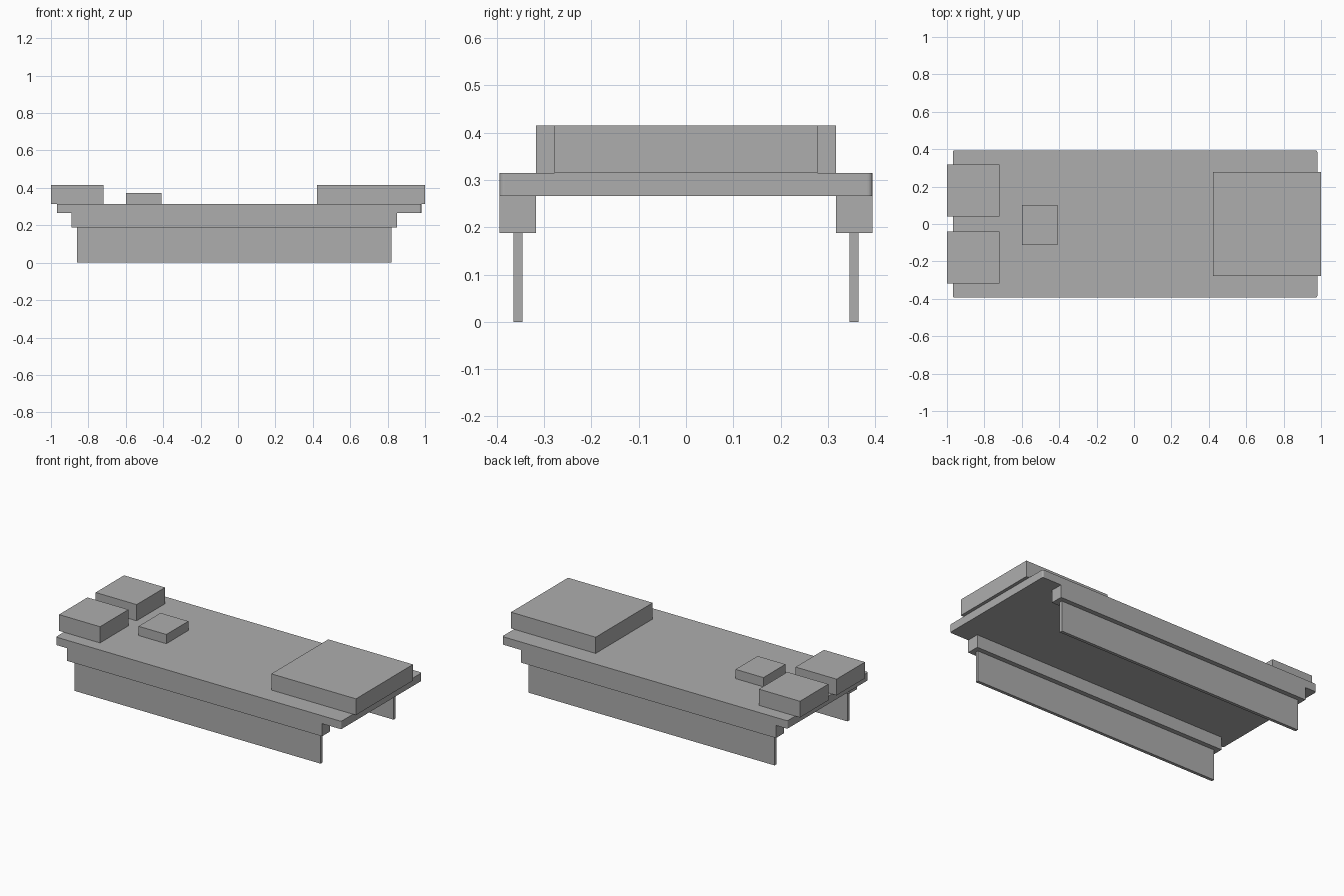
import bpy
import bmesh
from mathutils import Vector

cube = bpy.data.objects.get("Cube")
if cube:
    bpy.data.objects.remove(cube, do_unlink=True)

grey = bpy.data.materials.new("plain grey")
grey.use_nodes = True
grey.diffuse_color = (0.42, 0.42, 0.42, 1)
bsdf = next(n for n in grey.node_tree.nodes if n.type == 'BSDF_PRINCIPLED')
bsdf.inputs["Base Color"].default_value = grey.diffuse_color


def box(name, x, y, z, corner=0):
    """Box from (min, max) pairs, with optional rounded upright edges."""
    low, high = (Vector(c) for c in zip(x, y, z))
    bm = bmesh.new()
    bmesh.ops.create_cube(bm, size=1)
    for v in bm.verts:
        v.co = Vector(a * b for a, b in zip(v.co, high - low))
    if corner:
        upright = [e for e in bm.edges
                   if abs(e.verts[0].co.z - e.verts[1].co.z) > 0.001]
        bmesh.ops.bevel(bm, geom=upright, offset=corner, segments=4,
                        profile=0.5, affect='EDGES')
    mesh = bpy.data.meshes.new(name)
    bm.to_mesh(mesh)
    bm.free()
    mesh.materials.append(grey)
    obj = bpy.data.objects.new(name, mesh)
    obj.location = (low + high) / 2
    bpy.context.collection.objects.link(obj)
    return obj


PIN_TOP, BOARD_BASE, BOARD_TOP, BLOCK_TOP = 0.188, 0.266, 0.315, 0.415

# Board with slightly rounded corners
box("board", (-0.968, 0.98), (-0.394, 0.394), (BOARD_BASE, BOARD_TOP), 0.01)

# Large module and small chip on top
box("large_module", (0.422, 1), (-0.278, 0.278), (BOARD_TOP, BLOCK_TOP))
box("small_chip", (-0.6, -0.41), (-0.113, 0.102), (BOARD_TOP, 0.372))

# Paired sockets, header strips and pin rows
for side, s in (("front", -1), ("back", 1)):
    def span(a, b):
        return sorted((s * a, s * b))
    box(side + "_socket", (-1, -0.72), span(0.04, 0.317), (BOARD_TOP, BLOCK_TOP))
    box(side + "_header", (-0.89, 0.85), span(0.317, 0.394), (PIN_TOP, BOARD_BASE))
    box(side + "_pin_row", (-0.86, 0.82), span(0.346, 0.365), (0, PIN_TOP))
